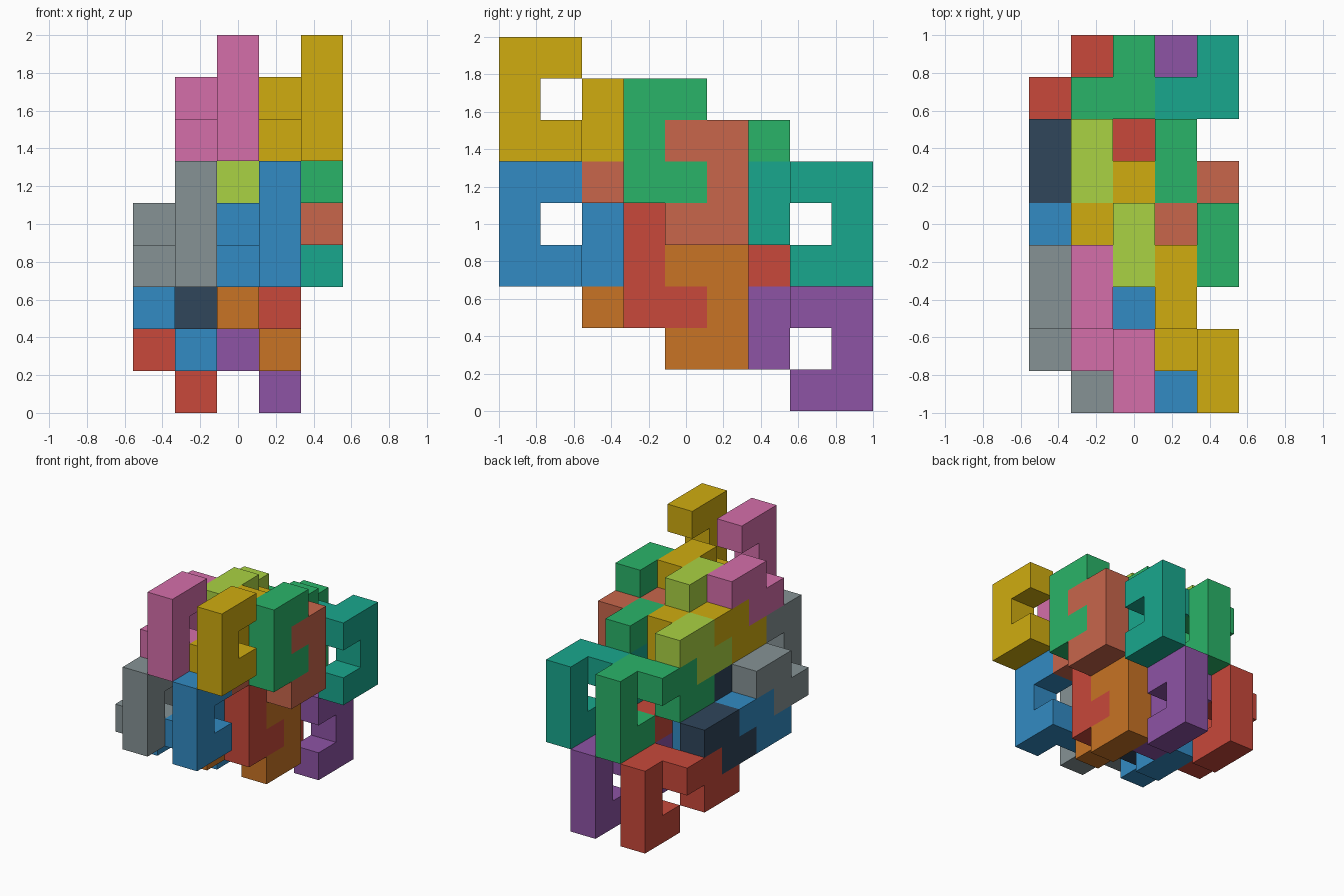
import bpy, bmesh
from mathutils import Vector

if "Cube" in bpy.data.objects:
    bpy.data.objects.remove(bpy.data.objects["Cube"])

U = 2 / 9                                   # edge of one small cube
CLASP = [(0, 0), (0, 1), (0, 2), (1, 0), (1, 2)]    # C-shaped layer (y, z)
TAIL = [(1, 0), (2, 0), (2, 1), (3, 1)]             # stepped layer behind it, one cell to -x
DIRS = [Vector(d) for d in ((1, 0, 0), (-1, 0, 0), (0, 1, 0), (0, -1, 0), (0, 0, 1), (0, 0, -1))]

COLOURS = {
    "yellow": (0.81, 0.67, 0.09), "pink": (0.83, 0.43, 0.66), "green": (0.18, 0.70, 0.41),
    "lime": (0.66, 0.82, 0.27), "salmon": (0.78, 0.40, 0.30), "teal": (0.12, 0.65, 0.55),
    "blue": (0.21, 0.54, 0.76), "grey": (0.52, 0.57, 0.58), "red": (0.78, 0.29, 0.24),
    "navy": (0.20, 0.28, 0.36), "orange": (0.78, 0.45, 0.16), "purple": (0.55, 0.33, 0.64),
}


def material(name):
    mat = bpy.data.materials.get(name)
    if not mat:
        mat = bpy.data.materials.new(name)
        mat.diffuse_color = (*(c ** 2.2 for c in COLOURS[name]), 1)
        mat.use_nodes = True
        mat.node_tree.nodes["Principled BSDF"].inputs["Base Color"].default_value = mat.diffuse_color
    return mat


def puzzle_piece(name, colour, x, y, z, s):
    """One nine-cube piece; s = 1 opens to the back, s = -1 is turned half round the x axis."""
    cells = {(x, y + s * a, z + s * b) for a, b in CLASP}
    cells |= {(x - 1, y + s * a, z + s * b) for a, b in TAIL}
    bm = bmesh.new()
    for cell in cells:
        for d in DIRS:
            centre = Vector(cell)
            if tuple(int(v) for v in centre + d) in cells:
                continue                    # inner wall, not needed
            p = Vector((d.y, d.z, d.x))
            q = d.cross(p)
            corners = [centre + (d + i * p + j * q) / 2
                       for i, j in ((-1, -1), (1, -1), (1, 1), (-1, 1))]
            bm.faces.new([bm.verts.new((c - Vector((2, 4, -0.5))) * U) for c in corners])
    bmesh.ops.remove_doubles(bm, verts=bm.verts, dist=1e-4)
    bmesh.ops.dissolve_limit(bm, angle_limit=0.01, verts=bm.verts, edges=bm.edges)
    mesh = bpy.data.meshes.new(name)
    bm.to_mesh(mesh)
    bm.free()
    mesh.materials.append(material(colour))
    bpy.context.collection.objects.link(bpy.data.objects.new(name, mesh))


# Each row: place name, right colour, left colour, x, y, z of the spine end, direction
PIECES = [
    ("upper_front", "yellow", "pink", 4, 0, 6, 1),
    ("upper_middle_front", "green", "lime", 4, 3, 5, 1),
    ("upper_middle_back", "salmon", "yellow", 4, 5, 6, -1),
    ("upper_back", "teal", "green", 4, 8, 5, -1),
    ("lower_front", "blue", "grey", 3, 0, 3, 1),
    ("lower_middle_front", "red", "navy", 3, 3, 2, 1),
    ("lower_middle_back", "orange", "blue", 3, 5, 3, -1),
    ("lower_back", "purple", "red", 3, 8, 2, -1),
]
for place, right, left, x, y, z, s in PIECES:
    puzzle_piece(f"{place}_piece_right", right, x, y, z, s)
    puzzle_piece(f"{place}_piece_left", left, x - 2, y, z, s)
